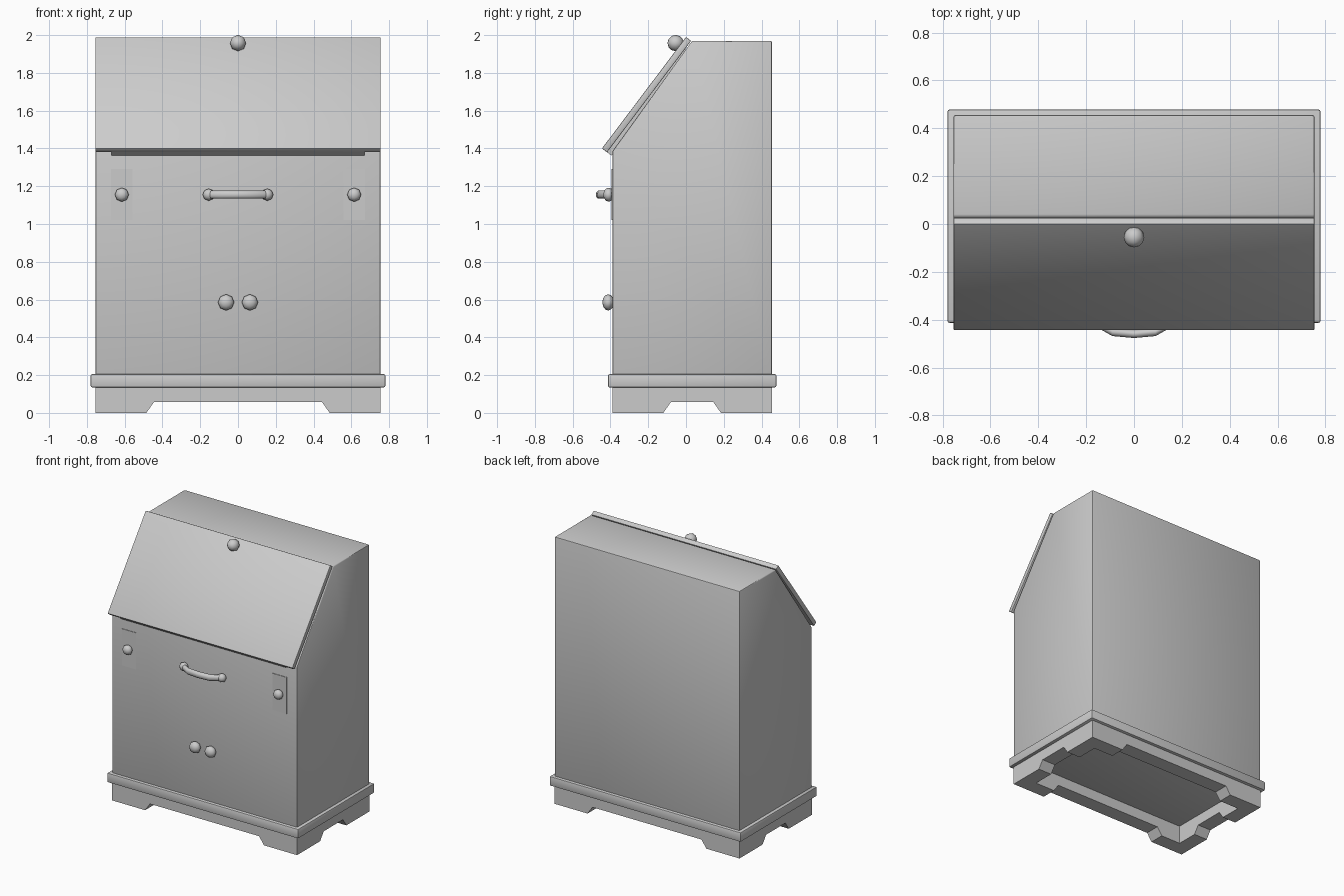
import bpy, bmesh, math
from mathutils import Vector

if "Cube" in bpy.data.objects:
    bpy.data.objects.remove(bpy.data.objects["Cube"])

grey = bpy.data.materials.new("grey")
grey.diffuse_color = (0.6, 0.6, 0.6, 1)
grey.use_nodes = True
grey.node_tree.nodes["Principled BSDF"].inputs["Base Color"].default_value = grey.diffuse_color


def finish(name, bm, bevel=0.0, angle=40):
    bmesh.ops.recalc_face_normals(bm, faces=bm.faces)
    me = bpy.data.meshes.new(name)
    bm.to_mesh(me)
    bm.free()
    ob = bpy.data.objects.new(name, me)
    bpy.context.collection.objects.link(ob)
    me.materials.append(grey)
    bpy.ops.object.select_all(action='DESELECT')
    ob.select_set(True)
    bpy.context.view_layer.objects.active = ob
    if bevel:
        m = ob.modifiers.new("bevel", 'BEVEL')
        m.width, m.segments, m.limit_method = bevel, 2, 'ANGLE'
        bpy.ops.object.modifier_apply(modifier=m.name)
    bpy.ops.object.shade_smooth_by_angle(angle=math.radians(angle))
    return ob


def side_extrusion(name, profile, half_width, bevel=0.0):
    """Extrude a (y, z) profile along x."""
    bm = bmesh.new()
    f = bm.faces.new([bm.verts.new((-half_width, y, z)) for y, z in profile])
    r = bmesh.ops.extrude_face_region(bm, geom=[f])
    verts = [v for v in r["geom"] if isinstance(v, bmesh.types.BMVert)]
    bmesh.ops.translate(bm, verts=verts, vec=(2 * half_width, 0, 0))
    return finish(name, bm, bevel)


def box(name, x0, x1, y0, y1, z0, z1, bevel=0.0):
    ob = side_extrusion(name, [(y0, z0), (y1, z0), (y1, z1), (y0, z1)], (x1 - x0) / 2, bevel)
    ob.location.x = (x0 + x1) / 2
    return ob


def knob(name, loc, radius, depth):
    """Eight-sided flattened ball with its axis towards the front."""
    bm = bmesh.new()
    bmesh.ops.create_uvsphere(bm, u_segments=8, v_segments=6, radius=1)
    for v in bm.verts:
        x, y, z = v.co
        v.co = (x * radius, -z * depth, y * radius)
    ob = finish(name, bm, angle=60)
    ob.location = loc
    return ob


# Cabinet body with the slanted writing front
side_extrusion("cabinet_body", [(-0.39, 0.19), (0.455, 0.19), (0.455, 1.97),
                                (0.033, 1.97), (-0.39, 1.385)], 0.755, 0.008)

# Drop-front lid and the narrower panel behind it
d = Vector((0.445, 0.59)).normalized()
n = Vector((d.y, -d.x))
bottom, top = Vector((-0.445, 1.40)), Vector((0.0, 1.99))
side_extrusion("lid", [bottom, top, top + n * 0.034, bottom + n * 0.034], 0.755, 0.005)
side_extrusion("lid_back_panel", [bottom + n * 0.03, top + n * 0.03 - d * 0.05,
                                  top + n * 0.06 - d * 0.05, bottom + n * 0.063], 0.67)

# Plinth moulding
box("plinth_moulding", -0.78, 0.78, -0.413, 0.478, 0.135, 0.205, 0.008)

# Hollow base with bracket feet: a mitred board on each side
bm = bmesh.new()
X, Y, CY, T = 0.755, 0.4225, 0.0325, 0.11
foot, slope, arch, top_z = 0.27, 0.04, 0.057, 0.14


def board(half, depth, place):
    stops = [(-half, 0), (-half + foot, 0), (-half + foot + slope, arch),
             (half - foot - slope, arch), (half - foot, 0), (half, 0)]
    rings = []
    for s, z in stops:
        inner = max(-half + T, min(half - T, s))
        rings.append([bm.verts.new(place(a, b, h)) for a, b, h in
                      ((s, depth, z), (s, depth, top_z),
                       (inner, depth - T, top_z), (inner, depth - T, z))])
    for r0, r1 in zip(rings, rings[1:]):
        for i in (0, 2, 3):
            j = (i + 1) % 4
            bm.faces.new((r0[i], r0[j], r1[j], r1[i]))


for sign in (-1, 1):
    board(X, Y, lambda a, b, h: (a, sign * b + CY, h))
    board(Y, X, lambda a, b, h: (sign * b, a + CY, h))
bmesh.ops.remove_doubles(bm, verts=bm.verts, dist=0.0005)
finish("bracket_base", bm)

# Lid knob and the pair of door knobs
knob("lid_knob", (0, -0.055, 1.958), 0.043, 0.043)
for side, s in (("left", -1), ("right", 1)):
    knob(side + "_door_knob", (s * 0.063, -0.412, 0.585), 0.043, 0.031)
    # Lid support slides with their knobs
    x = s * 0.615
    box(side + "_slide_front", x - 0.057, x + 0.057, -0.394, -0.388, 1.02, 1.29)
    knob(side + "_slide_knob", (x, -0.41, 1.155), 0.037, 0.028)
    knob(side + "_handle_end", (s * 0.155, -0.41, 1.155), 0.032, 0.028)

# Bowed drawer handle
path = [(-0.155, -0.415), (-0.09, -0.452), (0, -0.46), (0.09, -0.452), (0.155, -0.415)]
bm = bmesh.new()
rings = []
for x, y in path:
    rings.append([bm.verts.new((x, y + 0.018 * math.cos(a), 1.155 + 0.023 * math.sin(a)))
                  for a in (math.tau * (k + 0.5) / 8 for k in range(8))])
for r0, r1 in zip(rings, rings[1:]):
    for i in range(8):
        j = (i + 1) % 8
        bm.faces.new((r0[i], r0[j], r1[j], r1[i]))
bm.faces.new(rings[0])
bm.faces.new(rings[-1])
finish("drawer_handle", bm, angle=60)
